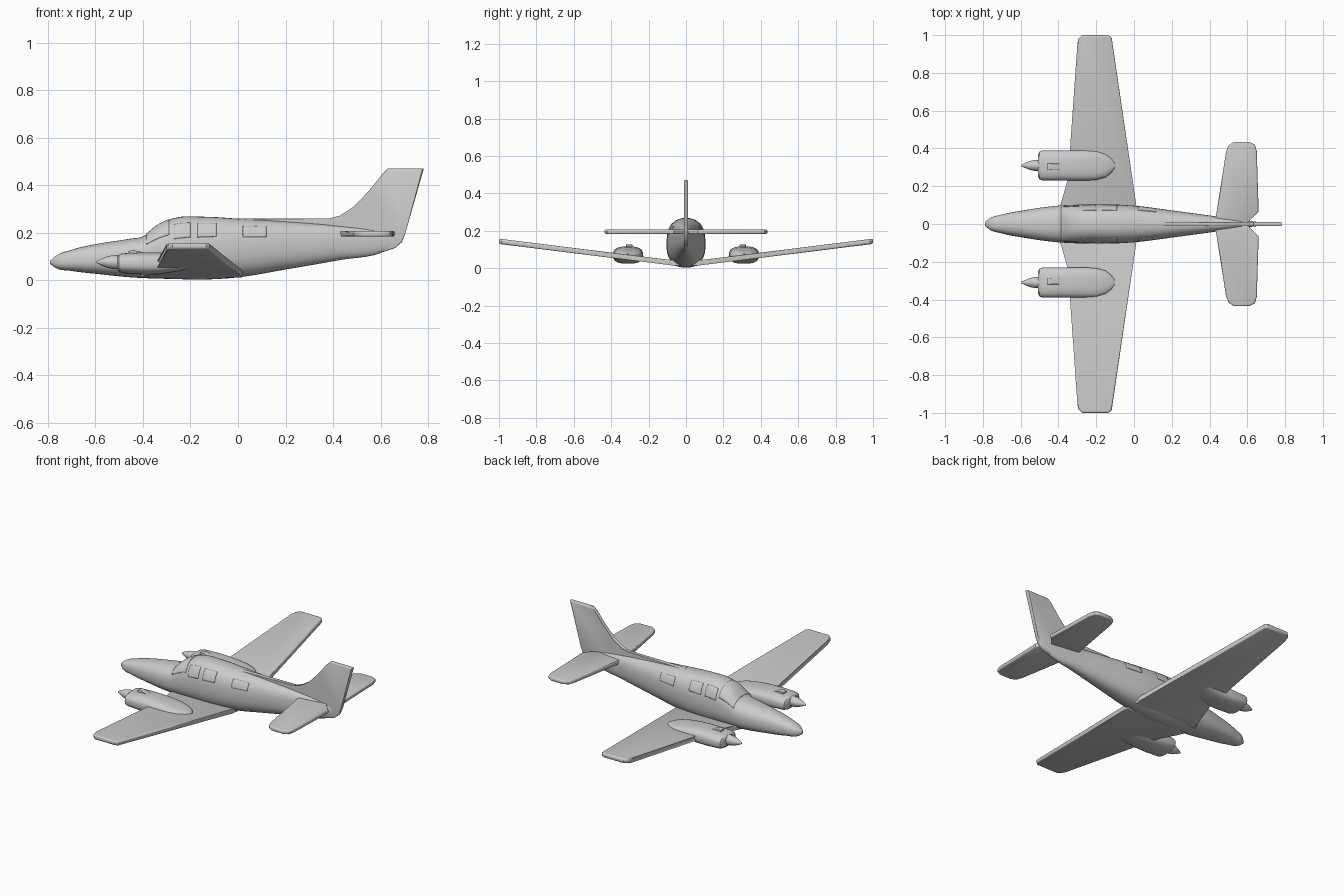
import bpy, bmesh
from math import sin, cos, pi, radians, copysign
from mathutils import Vector

cube = bpy.data.objects.get("Cube")
if cube:
    bpy.data.objects.remove(cube, do_unlink=True)

GREY = (0.6, 0.6, 0.6, 1)
paint = bpy.data.materials.new("plain_grey")
paint.use_nodes = True
paint.diffuse_color = GREY
paint.node_tree.nodes["Principled BSDF"].inputs["Base Color"].default_value = GREY


def finish(bm, name, mirror=False, angle=35):
    """Turn a bmesh into a shaded, optionally mirrored object."""
    bmesh.ops.recalc_face_normals(bm, faces=bm.faces)
    mesh = bpy.data.meshes.new(name)
    bm.to_mesh(mesh)
    bm.free()
    mesh.materials.append(paint)
    obj = bpy.data.objects.new(name, mesh)
    bpy.context.collection.objects.link(obj)
    bpy.ops.object.select_all(action='DESELECT')
    obj.select_set(True)
    bpy.context.view_layer.objects.active = obj
    bpy.ops.object.shade_smooth_by_angle(angle=radians(angle))
    if mirror:
        mod = obj.modifiers.new("mirror", 'MIRROR')
        mod.use_axis = (False, True, False)
        mod.use_mirror_merge = False
    return obj


def slab(name, outline, place, bevel, mirror=False):
    """Plate with rounded rims; place(a, b, side) maps the outline into space."""
    bm = bmesh.new()
    caps = []
    for side in (-1, 1):
        caps.append([bm.verts.new(place(a, b, side)) for a, b in outline])
    faces = [bm.faces.new(c) for c in caps]
    n = len(outline)
    for i in range(n):
        j = (i + 1) % n
        bm.faces.new((caps[0][i], caps[0][j], caps[1][j], caps[1][i]))
    rims = list({e for f in faces for e in f.edges})
    bmesh.ops.bevel(bm, geom=rims, offset=bevel, segments=3, profile=0.5,
                    affect='EDGES', clamp_overlap=False)
    return finish(bm, name, mirror)


def smooth_rows(rows, steps):
    """Fill in extra stations along smooth curves through the given ones."""
    def slope(k, c):
        lo, hi = max(k - 1, 0), min(k + 1, len(rows) - 1)
        parts = []
        for p, q in ((lo, k), (k, hi)):
            if p != q:
                gap = rows[q][0] - rows[p][0]
                parts.append(((rows[q][c] - rows[p][c]) / gap, gap))
        if len(parts) == 1:
            return parts[0][0]
        (d0, h0), (d1, h1) = parts
        return (d0 * h1 + d1 * h0) / (h0 + h1)

    result = []
    for k in range(len(rows) - 1):
        a, b = rows[k], rows[k + 1]
        h = b[0] - a[0]
        for s in range(steps):
            t = s / steps
            row = [a[0] + h * t]
            for c in range(1, len(a)):
                row.append(a[c] * (1 + 2 * t) * (1 - t) ** 2
                           + b[c] * t * t * (3 - 2 * t)
                           + slope(k, c) * h * t * (1 - t) ** 2
                           - slope(k + 1, c) * h * t * t * (1 - t))
            result.append(row)
    return result + [list(rows[-1])]


def section_point(row, angle, power, y=0):
    """Point on a rounded section; row = x, bottom, middle, top, half width."""
    x, bottom, middle, top, half = row
    c, s = cos(angle), sin(angle)
    u = copysign(abs(c) ** (2 / power), c)
    v = copysign(abs(s) ** (2 / power), s)
    return Vector((x, y + half * u, middle + v * (top - middle if v > 0 else middle - bottom)))


def loft(name, rows, power, y=0, mirror=False, sides=40):
    bm = bmesh.new()
    rings = [[bm.verts.new(section_point(r, 2 * pi * i / sides, power, y))
              for i in range(sides)] for r in rows]
    for a, b in zip(rings, rings[1:]):
        for i in range(sides):
            j = (i + 1) % sides
            bm.faces.new((a[i], a[j], b[j], b[i]))
    bm.faces.new(rings[0])
    bm.faces.new(rings[-1])
    return finish(bm, name, mirror)


# Fuselage: x, bottom, middle, top, half width
body = smooth_rows([
    (-0.79, 0.068, 0.075, 0.082, 0.008),
    (-0.77, 0.053, 0.077, 0.1, 0.026),
    (-0.7, 0.039, 0.08, 0.128, 0.05),
    (-0.58, 0.025, 0.085, 0.155, 0.073),
    (-0.45, 0.012, 0.095, 0.175, 0.092),
    (-0.4, 0.009, 0.1, 0.184, 0.097),
    (-0.34, 0.007, 0.11, 0.23, 0.101),
    (-0.27, 0.005, 0.12, 0.261, 0.103),
    (-0.14, 0.003, 0.13, 0.267, 0.104),
    (0, 0.012, 0.14, 0.259, 0.097),
    (0.2, 0.045, 0.15, 0.247, 0.072),
    (0.43, 0.085, 0.16, 0.228, 0.041),
    (0.615, 0.12, 0.165, 0.205, 0.016),
    (0.68, 0.155, 0.17, 0.19, 0.007)], 5)
BODY_POWER = 2.4
loft("fuselage", body, BODY_POWER)


def body_row(x):
    for a, b in zip(body, body[1:]):
        if a[0] <= x <= b[0]:
            t = (x - a[0]) / (b[0] - a[0])
            return [p + (q - p) * t for p, q in zip(a, b)]


def pane(name, x0, x1, low, high, mirror=True, n=10):
    """Thin glazing panel that follows the fuselage skin."""
    bm = bmesh.new()
    grid = []
    for i in range(n + 1):
        row = body_row(x0 + (x1 - x0) * i / n)
        grid.append([bm.verts.new(section_point(
            row, radians(low + (high - low) * j / n), BODY_POWER)) for j in range(n + 1)])
    for i in range(n):
        for j in range(n):
            bm.faces.new((grid[i][j], grid[i + 1][j], grid[i + 1][j + 1], grid[i][j + 1]))
    mod = finish(bm, name, mirror).modifiers.new("thickness", 'SOLIDIFY')
    mod.thickness, mod.offset = 0.005, 0


# Glazing
pane("windshield", -0.385, -0.29, 28, 152, mirror=False, n=20)
pane("front_side_window", -0.27, -0.2, 18, 50)
pane("middle_side_window", -0.17, -0.09, 18, 50)
pane("rear_side_window", 0.02, 0.12, 16, 44)

# Wings with upward slope
slab("wings", [(-0.42, 0.03), (-0.39, 0.1), (-0.34, 0.235), (-0.3, 0.95), (-0.295, 0.98),
               (-0.275, 1), (-0.135, 1), (-0.118, 0.985), (0.015, 0.08), (0.022, 0.03)],
     lambda x, y, s: (x, y, 0.02 + 0.124 * y + 0.014 * s), 0.01, True)

# Tailplane
slab("tailplane", [(0.425, 0), (0.435, 0.05), (0.487, 0.38), (0.5, 0.415), (0.53, 0.435),
                   (0.61, 0.435), (0.64, 0.42), (0.65, 0.385), (0.66, 0.065), (0.615, 0.02),
                   (0.6, 0)],
     lambda x, y, s: (x, y, 0.195 + 0.012 * s), 0.008, True)

# Fin with long fillet ahead of it
slab("tail_fin", [(0, 0.24), (0, 0.26), (0.385, 0.26), (0.43, 0.267), (0.49, 0.305),
                  (0.55, 0.375), (0.61, 0.45), (0.632, 0.471), (0.782, 0.471), (0.705, 0.2),
                  (0.69, 0.16), (0.66, 0.135), (0.615, 0.12), (0.5, 0.16), (0.2, 0.22)],
     lambda x, z, s: (x, 0.011 * s, z), 0.005)

# Engine pods
ENGINE_Y = 0.31
loft("engine_pods", [
    (-0.508, 0.045, 0.07, 0.1, 0.06),
    (-0.5, 0.035, 0.07, 0.109, 0.074),
    (-0.485, 0.03, 0.07, 0.113, 0.079),
    (-0.4, 0.024, 0.07, 0.117, 0.08),
    (-0.33, 0.025, 0.07, 0.116, 0.08),
    (-0.26, 0.036, 0.07, 0.11, 0.08),
    (-0.2, 0.05, 0.068, 0.102, 0.077),
    (-0.15, 0.052, 0.066, 0.093, 0.063),
    (-0.12, 0.054, 0.065, 0.085, 0.04),
    (-0.1, 0.058, 0.064, 0.076, 0.012)], 2.7, ENGINE_Y, True)

# Spinners, round in section
hub = 0.076
loft("spinners", [(x, hub - r, hub, hub + r, r) for x, r in
                  ((-0.595, 0.004), (-0.575, 0.014), (-0.55, 0.024), (-0.525, 0.029),
                   (-0.5, 0.03))], 2, ENGINE_Y, True, 24)

# Air scoops on the pods
slab("air_scoops", [(-0.46, 0.1), (-0.46, 0.123), (-0.44, 0.127), (-0.395, 0.117), (-0.395, 0.1)],
     lambda x, z, s: (x, 0.303 + 0.017 * s, z), 0.003, True)
